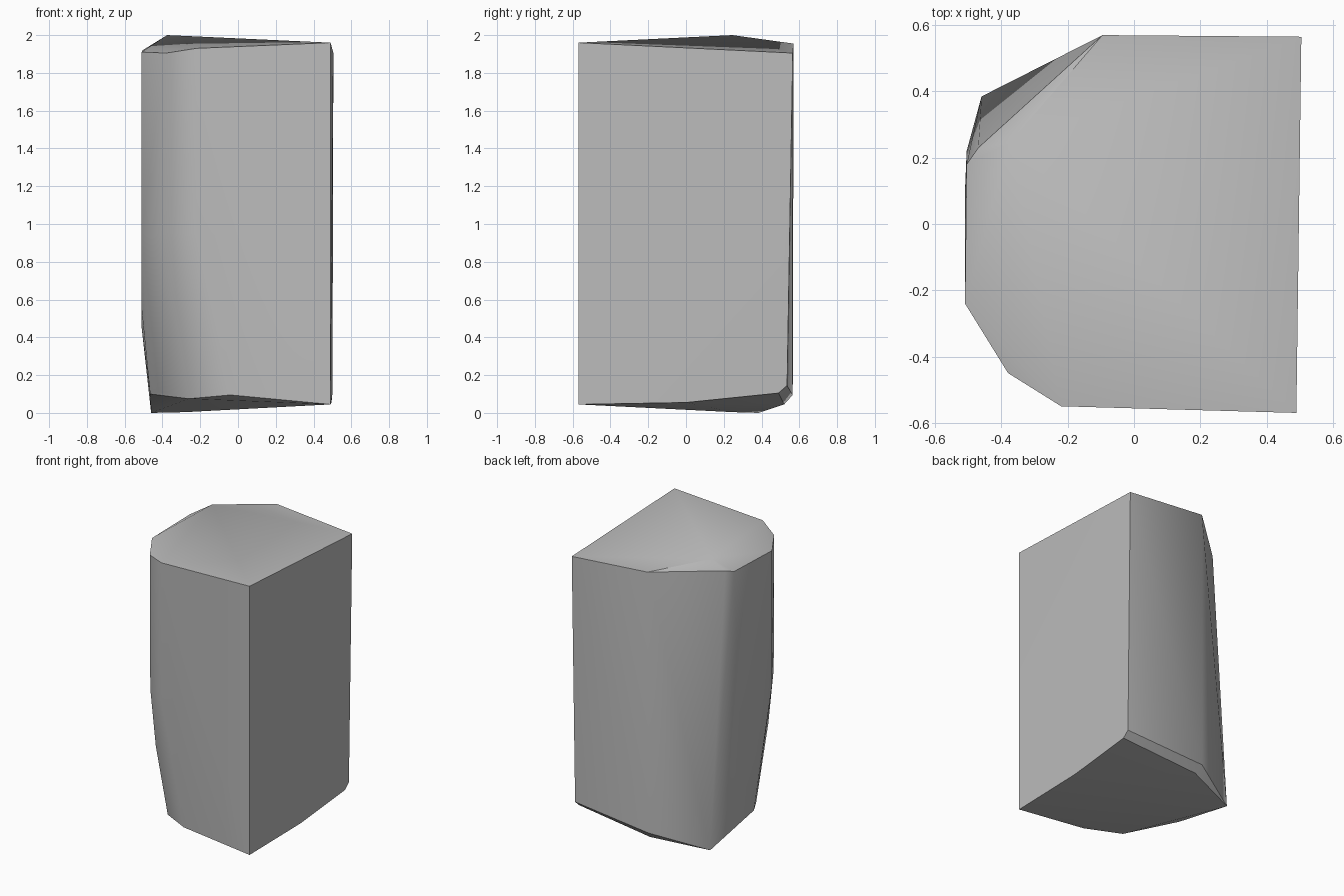
import bpy, bmesh, math

if "Cube" in bpy.data.objects:
    bpy.data.objects.remove(bpy.data.objects["Cube"], do_unlink=True)

# Plain grey stone
stone = bpy.data.materials.new("grey stone")
stone.use_nodes = True
colour = (0.5, 0.5, 0.5, 1)
stone.diffuse_color = colour
stone.node_tree.nodes["Principled BSDF"].inputs["Base Color"].default_value = colour

# Tilted top rim, with a small peak near the back corner
top_rim = [(.49, -.57, 1.96), (.505, .565, 1.905), (-.095, .57, 1.955),
           (-.375, .245, 2), (-.47, .23, 1.935), (-.505, .18, 1.92),
           (-.51, -.24, 1.91), (-.38, -.45, 1.905), (-.22, -.55, 1.93)]

# Worn corner, tapering toward the foot
worn_side = [(-.51, -.24, .95), (-.38, -.445, .95), (-.22, -.547, .95),
             (-.51, -.1, .55), (-.51, .1, .45), (-.505, .22, .5),
             (-.34, -.44, .55)]

# Bevelled, uneven foot
foot = [(.49, -.57, .045), (.495, 0, .055), (.5, .49, .105),
        (.5, .535, .145), (-.1, .565, .095), (-.08, .52, .045),
        (-.46, .385, 0), (-.28, .25, .004), (-.465, -.1, .1),
        (-.42, -.19, .11), (-.26, -.42, .075), (-.04, -.555, .095)]

# Wrap the corner points into one faceted block
bm = bmesh.new()
for point in top_rim + worn_side + foot:
    bm.verts.new(point)
hull = bmesh.ops.convex_hull(bm, input=bm.verts)
spare = {g for g in hull["geom_interior"] + hull["geom_unused"]
         if isinstance(g, bmesh.types.BMVert)}
bmesh.ops.delete(bm, geom=list(spare), context="VERTS")
bmesh.ops.recalc_face_normals(bm, faces=bm.faces)
mesh = bpy.data.meshes.new("stone_block")
bm.to_mesh(mesh)
bm.free()

block = bpy.data.objects.new("stone_block", mesh)
bpy.context.collection.objects.link(block)
mesh.materials.append(stone)

# Soft worn corners, crisp rims
bpy.ops.object.select_all(action="DESELECT")
block.select_set(True)
bpy.context.view_layer.objects.active = block
bpy.ops.object.shade_smooth_by_angle(angle=math.radians(30))
